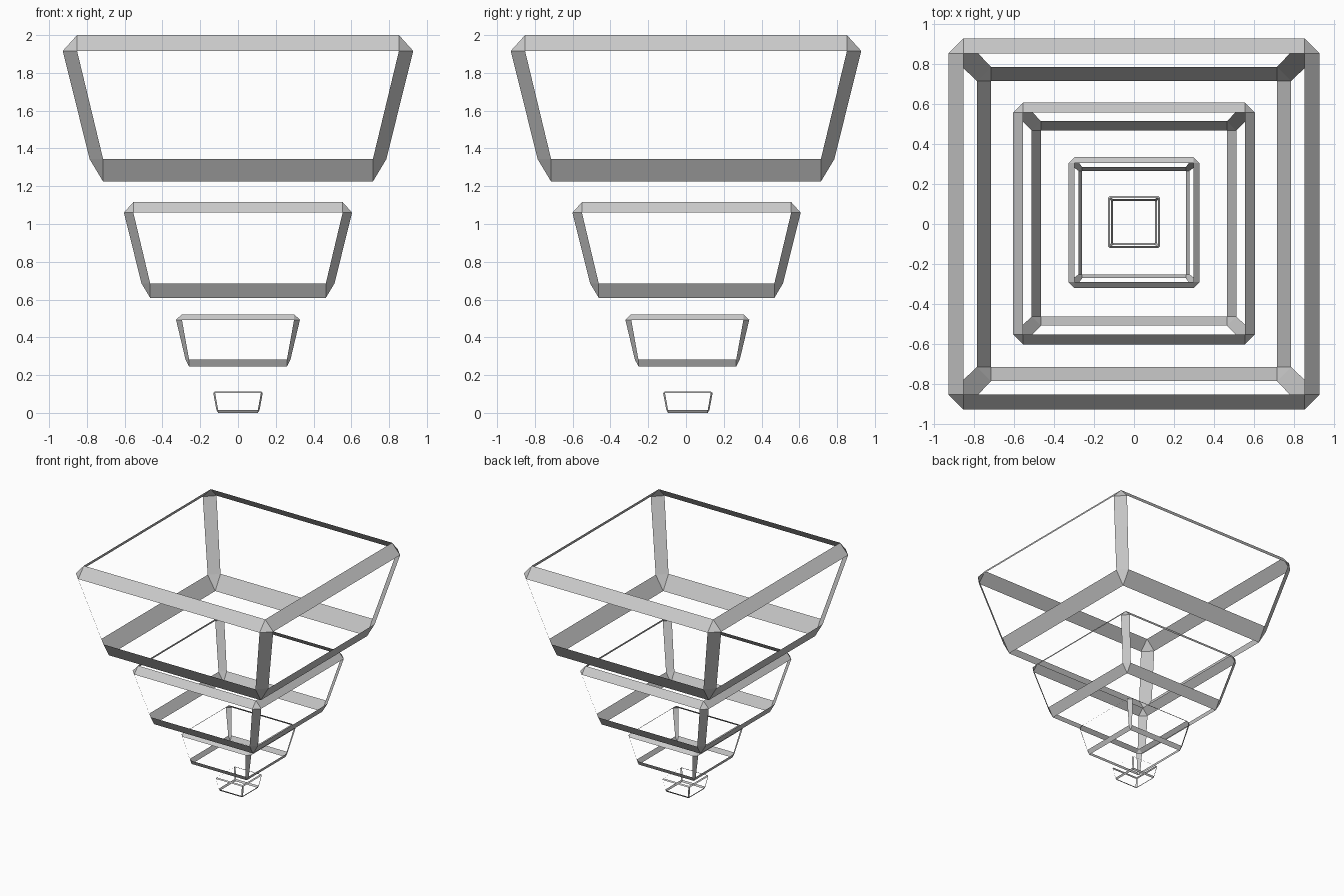
import bpy, bmesh

if "Cube" in bpy.data.objects:
    bpy.data.objects.remove(bpy.data.objects["Cube"])

# Per frame: y offset, then top (wide, narrow, z_cap, z_side), bottom (same)
FRAMES = [
    (0.000, (0.928, 0.852, 2.000, 1.916), (0.785, 0.714, 1.224, 1.343)),
    (0.003, (0.604, 0.554, 1.116, 1.060), (0.511, 0.465, 0.609, 0.686)),
    (0.007, (0.328, 0.297, 0.522, 0.493), (0.278, 0.259, 0.246, 0.283)),
    (0.010, (0.131, 0.121, 0.114, 0.105), (0.114, 0.105, 0.000, 0.015)),
]


def chamfer_frame(name, dy, top, bottom):
    """Chamfer strips of a tapered box: twelve edges and eight corners."""
    bm = bmesh.new()
    corner = {}
    for level, (wide, narrow, z_cap, z_side) in ((1, top), (0, bottom)):
        for sx in (-1, 1):
            for sy in (-1, 1):
                pts = ((sx * narrow, sy * narrow + dy, z_cap),
                       (sx * wide, sy * narrow + dy, z_side),
                       (sx * narrow, sy * wide + dy, z_side))
                corner[sx, sy, level] = [bm.verts.new(p) for p in pts]

    # corner triangles
    for verts in corner.values():
        bm.faces.new(verts)

    def strip(a, b, i, j):
        a, b = corner[a], corner[b]
        bm.faces.new((a[i], b[i], b[j], a[j]))

    # rails and slanted legs
    for s in (-1, 1):
        for level in (0, 1):
            strip((-1, s, level), (1, s, level), 0, 2)
            strip((s, -1, level), (s, 1, level), 0, 1)
        for t in (-1, 1):
            strip((s, t, 0), (s, t, 1), 1, 2)

    bmesh.ops.recalc_face_normals(bm, faces=bm.faces)
    # keep the strips facing outward
    bm.normal_update()
    if sum(f.normal.dot(f.calc_center_median() - f.calc_center_median().project((0, 0, 1)))
           for f in bm.faces) < 0:
        bmesh.ops.reverse_faces(bm, faces=bm.faces)
    mesh = bpy.data.meshes.new(name)
    bm.to_mesh(mesh)
    bm.free()
    obj = bpy.data.objects.new(name, mesh)
    bpy.context.collection.objects.link(obj)


for label, (dy, top, bottom) in zip(("large", "medium", "small", "tiny"), FRAMES):
    chamfer_frame(label + "_frame", dy, top, bottom)
